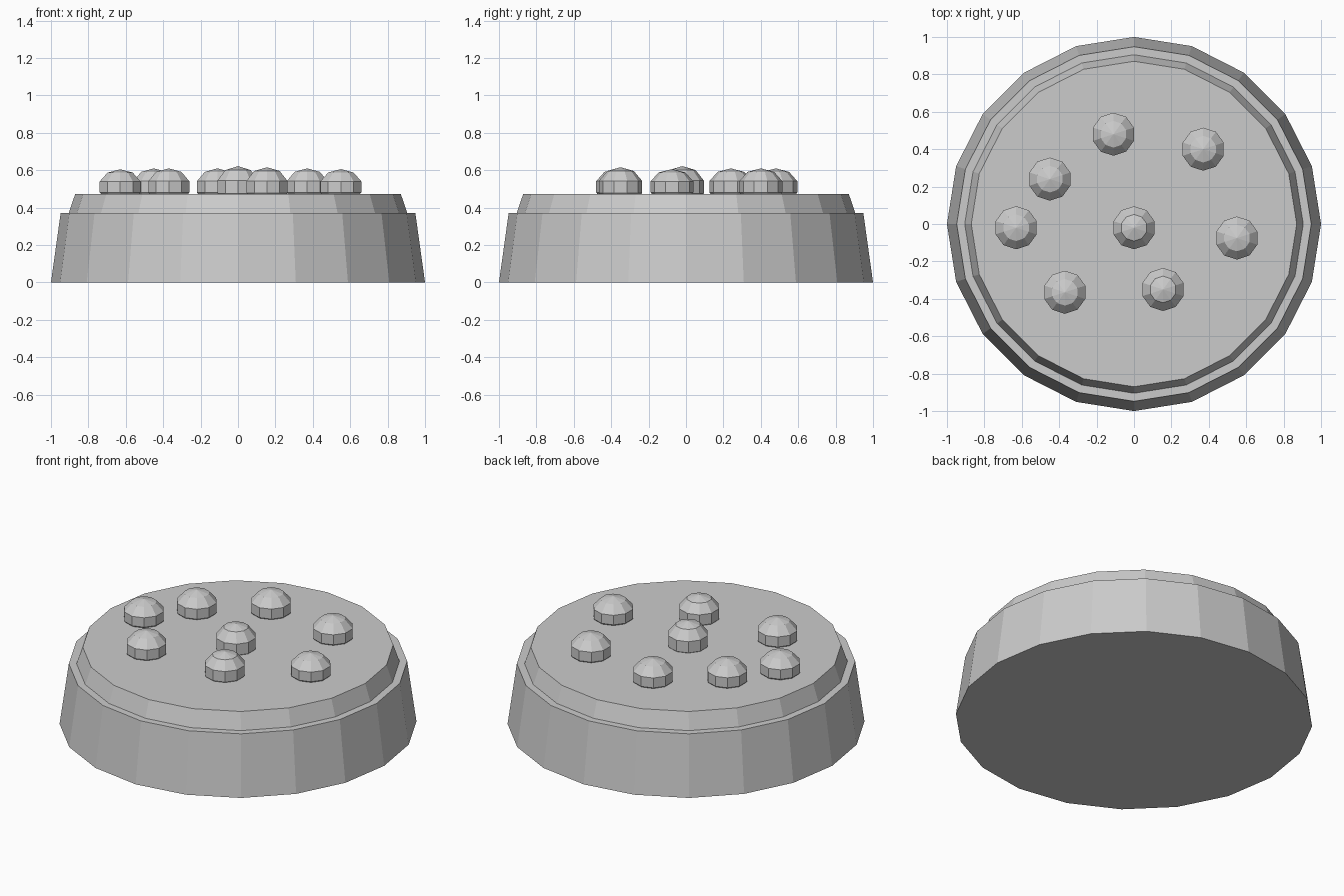
import bpy, bmesh, math
from mathutils import Matrix

if "Cube" in bpy.data.objects:
    bpy.data.objects.remove(bpy.data.objects["Cube"])

grey = bpy.data.materials.new("plain_grey")
grey.diffuse_color = (0.6, 0.6, 0.6, 1.0)
grey.use_nodes = True
grey.node_tree.nodes["Principled BSDF"].inputs["Base Color"].default_value = grey.diffuse_color


def finish(name, bm):
    mesh = bpy.data.meshes.new(name)
    bmesh.ops.recalc_face_normals(bm, faces=bm.faces)
    bm.to_mesh(mesh)
    bm.free()
    mesh.materials.append(grey)
    obj = bpy.data.objects.new(name, mesh)
    bpy.context.collection.objects.link(obj)
    return obj


def frustum(name, r_low, r_high, z_low, z_high, sides=20):
    bm = bmesh.new()
    rings = []
    for r, z in ((r_low, z_low), (r_high, z_high)):
        rings.append([bm.verts.new((r * math.cos(math.tau * i / sides),
                                    r * math.sin(math.tau * i / sides), z))
                      for i in range(sides)])
    low, high = rings
    for i in range(sides):
        j = (i + 1) % sides
        bm.faces.new((low[i], low[j], high[j], high[i]))
    bm.faces.new(high)
    bm.faces.new(low[::-1])
    return finish(name, bm)


# Tapered base and the narrower raised layer on it
frustum("base", 1.0, 0.948, 0.0, 0.372)
frustum("upper_layer", 0.905, 0.87, 0.372, 0.474)


# Faceted domed berries: x, y, top height
berries = [
    (-0.11, 0.48, 0.61), (0.37, 0.40, 0.61), (-0.45, 0.24, 0.61),
    (-0.63, -0.02, 0.605), (0.0, -0.02, 0.622), (0.55, -0.075, 0.606),
    (-0.37, -0.365, 0.61), (0.155, -0.35, 0.616),
]
RADIUS, CENTRE_Z = 0.121, 0.511
for n, (x, y, top) in enumerate(berries, 1):
    bm = bmesh.new()
    squash = (top - CENTRE_Z) / RADIUS
    bmesh.ops.create_uvsphere(
        bm, u_segments=10, v_segments=5, radius=RADIUS,
        matrix=Matrix.Translation((x, y, CENTRE_Z)) @ Matrix.Diagonal((1, 1, squash, 1)))
    finish(f"berry_{n}", bm)
